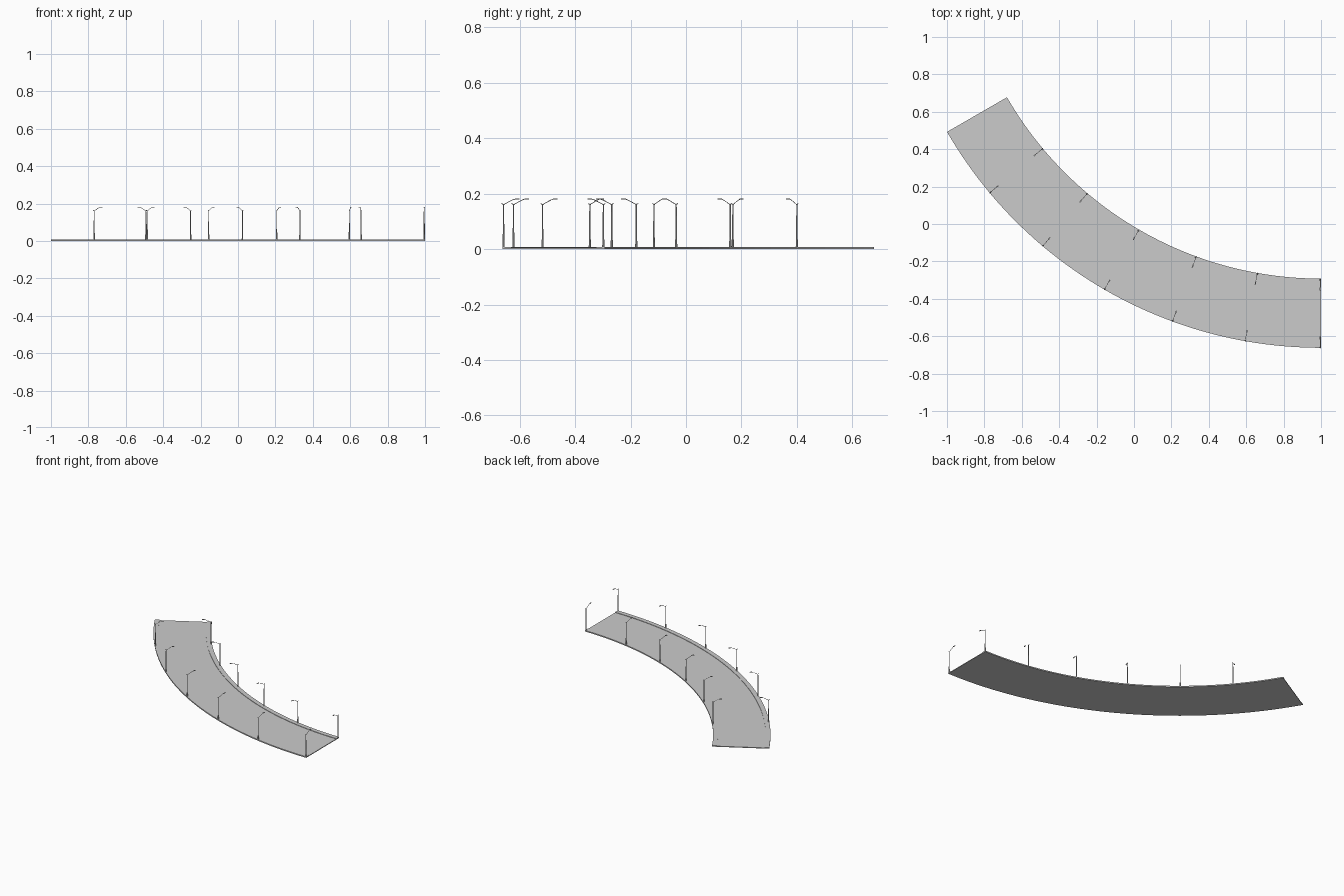
import bpy, bmesh, math
from mathutils import Vector, Matrix

if "Cube" in bpy.data.objects:
    bpy.data.objects.remove(bpy.data.objects["Cube"])

CX, CY = 1.0, 1.647          # centre of the bend
R_IN, R_OUT = 1.939, 2.309   # road edges
CURB = 0.031                 # pavement width
SWEEP, SEGS = 60, 48


def on_arc(radius, deg, z=0.0):
    a = math.radians(deg)
    return Vector((CX - radius * math.sin(a), CY - radius * math.cos(a), z))


def finish(name, bm):
    bmesh.ops.recalc_face_normals(bm, faces=bm.faces)
    mesh = bpy.data.meshes.new(name)
    bm.to_mesh(mesh)
    bm.free()
    return mesh


def add_object(name, mesh):
    ob = bpy.data.objects.new(name, mesh)
    bpy.context.collection.objects.link(ob)
    return ob


# Curved roadbed: one cross-section with raised pavements, swept along the bend
profile = [(R_IN, 0), (R_IN, 0.008), (R_IN + CURB, 0.008), (R_IN + CURB, 0.005),
           (R_OUT - CURB, 0.005), (R_OUT - CURB, 0.008), (R_OUT, 0.008), (R_OUT, 0)]
bm = bmesh.new()
rings = [[bm.verts.new(on_arc(r, SWEEP * i / SEGS, z)) for r, z in profile]
         for i in range(SEGS + 1)]
n = len(profile)
for a, b in zip(rings, rings[1:]):
    for j in range(n):
        k = (j + 1) % n
        bm.faces.new((a[j], a[k], b[k], b[j]))
bm.faces.new(rings[0])
bm.faces.new(rings[-1])
add_object("curved_road", finish("curved_road", bm))


def rod(bm, p, q, r1, r2, sides=8):
    p, q = Vector(p), Vector(q)
    d = q - p
    m = Matrix.Translation((p + q) / 2) @ d.to_track_quat('Z', 'Y').to_matrix().to_4x4()
    bmesh.ops.create_cone(bm, cap_ends=True, segments=sides, radius1=r1, radius2=r2,
                          depth=d.length, matrix=m)


# Street lamp, arm pointing along local +x
bm = bmesh.new()
rod(bm, (0, 0, 0.006), (0, 0, 0.035), 0.0042, 0.0036)         # base
rod(bm, (0, 0, 0.035), (0, 0, 0.163), 0.003, 0.002)           # pole
rod(bm, (-0.007, 0, 0.164), (0.003, 0, 0.160), 0.0015, 0.0015)  # collar stub
arm = [(0, 0, 0.160), (0.018, 0, 0.170), (0.034, 0, 0.178), (0.046, 0, 0.181)]
for p, q in zip(arm, arm[1:]):
    rod(bm, p, q, 0.0013, 0.0013, 6)
head = Matrix.Translation((0.049, 0, 0.181)) @ Matrix.Diagonal((0.016, 0.006, 0.003, 1))
bmesh.ops.create_cube(bm, size=1, matrix=head)                # lamp head
lamp = finish("street_lamp", bm)

# Lamps every ten degrees on both edges, arms over the road
for side, radius, turn in (("outer", R_OUT - 0.004, 90), ("inner", R_IN + 0.006, -90)):
    for i in range(6):
        deg = 10 * i + 0.12
        ob = add_object(f"{side}_street_lamp_{i + 1}", lamp)
        ob.location = on_arc(radius, deg)
        ob.rotation_euler.z = math.radians(turn - deg)
